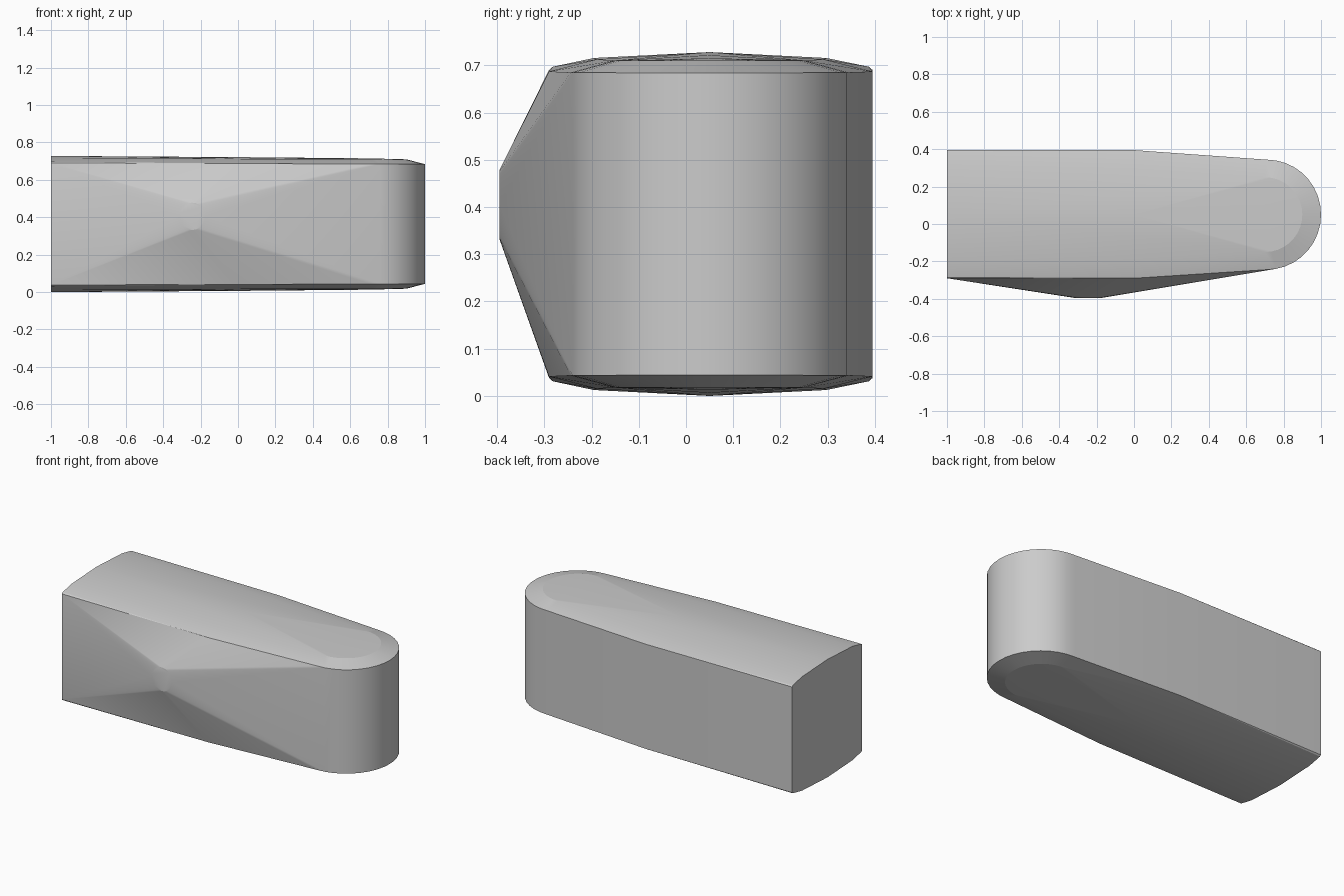
import bpy, bmesh, math

if "Cube" in bpy.data.objects:
    bpy.data.objects.remove(bpy.data.objects["Cube"])

HEIGHT = 0.728
CY = 0.05          # centre line of the rounded end
SEGS = 18

def arc(cx, rx, ry):
    """Half ellipse at the +x end, from the front side to the back side."""
    return [(cx + rx * math.cos(a), CY + ry * math.sin(a))
            for a in (math.pi * (i / SEGS - 0.5) for i in range(SEGS + 1))]

# outer wall outline: straight rear part, slight taper, round end
outline = [(-1, -0.29), (0, -0.29)] + arc(0.71, 0.29, 0.294) + [(0, 0.395), (-1, 0.395)]
# inner outline of the crowned top
crown = [(-1, -0.195), (0, -0.19)] + arc(0.70, 0.20, 0.20) + [(0, 0.292), (-1, 0.297)]

upper = [(x, y, 0.687 - 0.003 * x) for x, y in outline]
upper += [(x, y, 0.7125 - 0.003 * x) for x, y in crown]
upper += [(-1, CY, HEIGHT), (0, CY, 0.7215), (0.7, CY, 0.715)]
# soft corners of the flat end
upper += [(-1, -0.282, 0.697), (-1, 0.387, 0.697)]

points = upper + [(x, y, HEIGHT - z) for x, y, z in upper]

# small flat disc at the peak of the front bulge
for i in range(24):
    a = 2 * math.pi * i / 24
    points.append((-0.245 + 0.073 * math.cos(a), -0.395, 0.405 + 0.073 * math.sin(a)))

# wrap everything in one convex skin
bm = bmesh.new()
for p in points:
    bm.verts.new(p)
hull = bmesh.ops.convex_hull(bm, input=bm.verts[:])
loose = {g for g in hull["geom_interior"] + hull["geom_unused"]
         if isinstance(g, bmesh.types.BMVert)}
bmesh.ops.delete(bm, geom=list(loose), context='VERTS')
bmesh.ops.dissolve_limit(bm, angle_limit=math.radians(0.3),
                         verts=bm.verts[:], edges=bm.edges[:])
bmesh.ops.recalc_face_normals(bm, faces=bm.faces[:])

mesh = bpy.data.meshes.new("body")
bm.to_mesh(mesh)
bm.free()
body = bpy.data.objects.new("body", mesh)
bpy.context.collection.objects.link(body)

grey = bpy.data.materials.new("light grey")
grey.diffuse_color = (0.6, 0.6, 0.6, 1)
grey.use_nodes = True
grey.node_tree.nodes["Principled BSDF"].inputs["Base Color"].default_value = grey.diffuse_color
mesh.materials.append(grey)

# smooth round surfaces, crisp facets
bpy.context.view_layer.objects.active = body
body.select_set(True)
bpy.ops.object.shade_smooth_by_angle(angle=math.radians(13))
